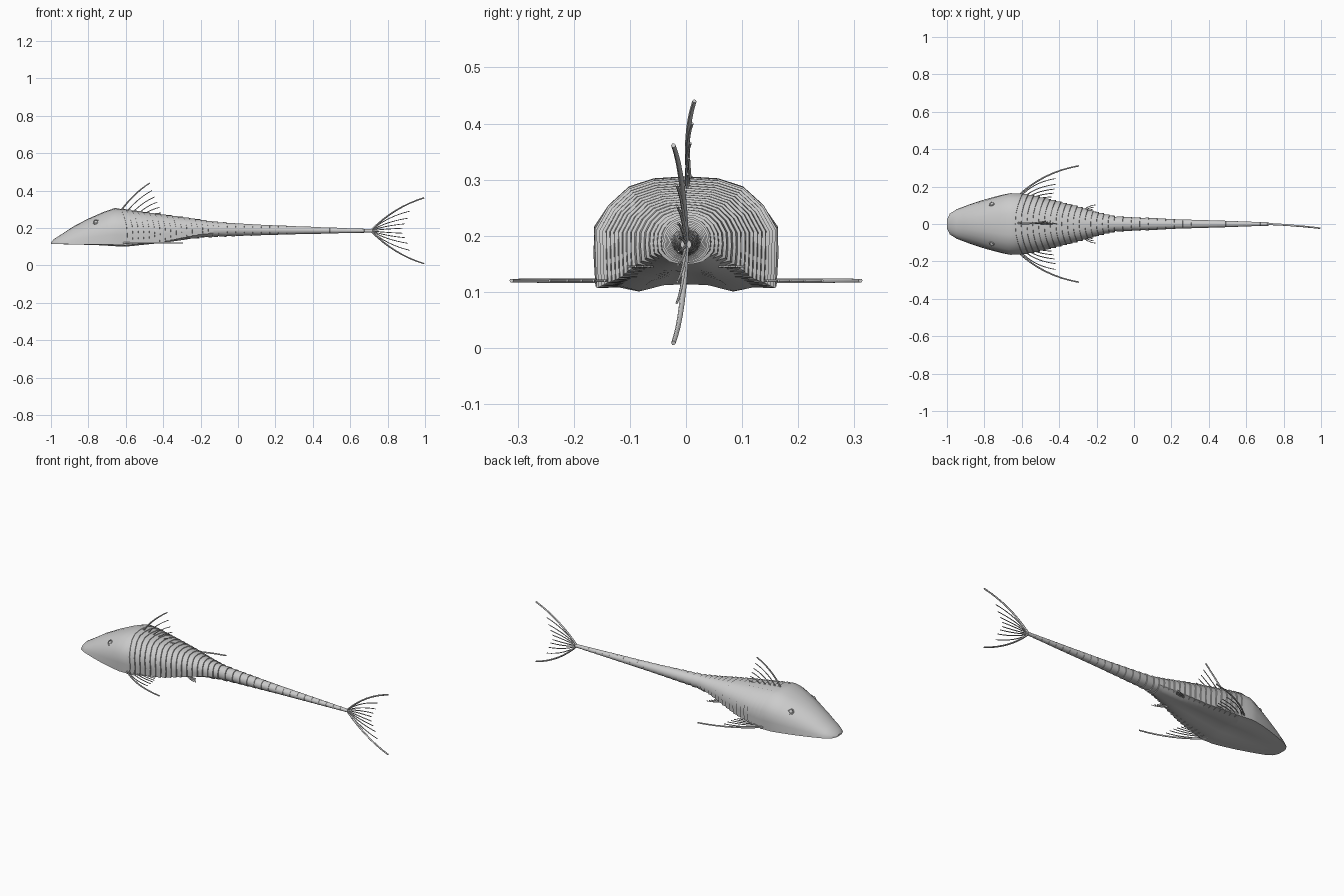
import bpy, bmesh, math
from mathutils import Vector

cube = bpy.data.objects.get("Cube")
if cube:
    bpy.data.objects.remove(cube, do_unlink=True)

grey = bpy.data.materials.new("plain grey")
grey.use_nodes = True
grey.diffuse_color = (0.6, 0.6, 0.6, 1)
grey.node_tree.nodes["Principled BSDF"].inputs["Base Color"].default_value = (0.6, 0.6, 0.6, 1)


def add_mesh(name, mesh, angle=35):
    obj = bpy.data.objects.new(name, mesh)
    bpy.context.collection.objects.link(obj)
    mesh.materials.clear()
    mesh.materials.append(grey)
    bpy.ops.object.select_all(action="DESELECT")
    obj.select_set(True)
    bpy.context.view_layer.objects.active = obj
    bpy.ops.object.shade_smooth_by_angle(angle=math.radians(angle))
    return obj


# Body outline: x, half width, bottom, top
OUTLINE = [
    (-1, .025, .113, .122), (-.985, .055, .113, .14), (-.95, .078, .113, .162),
    (-.88, .105, .112, .208), (-.8, .132, .11, .25), (-.72, .155, .108, .285),
    (-.66, .165, .104, .306), (-.6, .16, .102, .298), (-.5, .142, .112, .284),
    (-.3, .092, .132, .258), (-.2, .062, .146, .242), (-.1, .038, .156, .228),
    (.2, .026, .164, .213), (.72, .009, .176, .193)]
SECTION = [(0, 1), (.35, .985), (.62, .92), (.85, .76), (1, .56), (1, .3),
           (.98, .03), (.75, .03), (.52, -.01), (.25, .05), (0, .06)]


def outline(x):
    x = max(-1, min(.72, x))
    for a, b in zip(OUTLINE, OUTLINE[1:]):
        if x <= b[0]:
            t = (x - a[0]) / (b[0] - a[0])
            return [p + (q - p) * t for p, q in zip(a[1:], b[1:])]


def mix(a, b, k):
    k = max(0, min(1, k))
    return [p + (q - p) * k for p, q in zip(a, b)]


def section_point(x, i):
    """Half section: domed snout, boxy trunk, round tail."""
    flank = math.pi / 2 * min(i, 6) / 6
    snout = (math.sin(flank) if i <= 6 else (10 - i) / 4, math.cos(flank))
    ring = (math.sin(math.pi * i / 10), .5 + .5 * math.cos(math.pi * i / 10))
    return mix(mix(snout, SECTION[i], (x + .95) / .3), ring, (x + .4) / .35)


def body_ring(bm, x, lift):
    verts = []
    for j in range(20):
        i = j if j <= 10 else 20 - j
        side = 1 if j <= 10 else -1
        # Plate edges sweep back along the flanks
        sweep = max(0, min(1, (x + .8) / .15)) * max(0, .3 * outline(x)[0] - .006)
        px = x + sweep * math.sin(math.pi * i / 10) ** 2
        w, low, high = outline(px)
        y, t = section_point(px, i)
        belly = 0 if (i > 6 and x < -.15) else 1
        k = 1 + belly * lift / w
        mid = (low + high) / 2
        verts.append(bm.verts.new((px, side * y * w * k,
                                   mid + (low + t * (high - low) - mid) * k)))
    return verts


# Smooth head, then overlapping plates along trunk and tail
stations = [(s, 0) for s in
            (-1, -.985, -.95, -.915, -.88, -.84, -.8, -.76, -.72, -.69, -.66)]
stations.append((-.635, .003))
edge = -.635
while edge < .7:
    pitch = .031 if edge < -.13 else .046
    lift = .0055 if edge < -.1 else max(.0008, .0045 - .011 * (edge + .1))
    stations += [(edge + .001, 0), (min(edge + pitch, .72), lift)]
    edge += pitch

bm = bmesh.new()
rings = [body_ring(bm, x, lift) for x, lift in stations]
for a, b in zip(rings, rings[1:]):
    for j in range(20):
        n = (j + 1) % 20
        bm.faces.new((a[j], a[n], b[n], b[j]))
bm.faces.new(rings[0])
bm.faces.new(rings[-1])
bmesh.ops.recalc_face_normals(bm, faces=bm.faces)
mesh = bpy.data.meshes.new("body")
bm.to_mesh(mesh)
bm.free()
add_mesh("body", mesh)


def tubes(name, paths):
    """One mesh of bowed rays: start, bend, end, radius."""
    curve = bpy.data.curves.new(name, "CURVE")
    curve.dimensions = "3D"
    curve.bevel_depth = 1
    curve.bevel_resolution = 1
    curve.use_fill_caps = True
    for start, bend, end, radius in paths:
        a, b, c = Vector(start), Vector(bend), Vector(end)
        spline = curve.splines.new("POLY")
        spline.points.add(8)
        for k, p in enumerate(spline.points):
            t = k / 8
            p.co = (*(a * (1 - t) ** 2 + b * 2 * t * (1 - t) + c * t * t), 1)
            p.radius = radius * (1 - .25 * t)
    helper = bpy.data.objects.new(name + "_helper", curve)
    bpy.context.collection.objects.link(helper)
    bpy.context.view_layer.update()
    deps = bpy.context.evaluated_depsgraph_get()
    mesh = bpy.data.meshes.new_from_object(helper.evaluated_get(deps))
    bpy.data.objects.remove(helper, do_unlink=True)
    add_mesh(name, mesh, 60)


# Dorsal fin
tips = [(-.472, .44), (-.46, .4), (-.447, .365), (-.432, .338), (-.42, .31), (-.412, .28)]
rays = []
for n, (x, z) in enumerate(tips):
    base = -.625 + .032 * n
    foot = outline(base)[2] - .008
    rays.append(((base, .006, foot),
                 ((base + x) / 2 - .01, -.004, foot + (z - foot) * .62),
                 (x, .015 * (z - .28) / .16, z), .005 if n == 0 else .003))
tubes("dorsal_fin", rays)

# Tail fin, fanned above and below the tail tip
tips = [(.995, .176), (.92, .105), (.908, .067), (.892, .037), (.88, .013)]
rays = []
for side in (1, -1):
    for n, (x, h) in enumerate(tips):
        rays.append(((.71, 0, .185), ((.71 + x) / 2 - .02, -.004, .185 + side * h * .72),
                     (x, -.022 * (x - .71) / .28, .185 + side * h),
                     .0055 if n == 0 else .003))
tubes("tail_fin", rays)

# Paired fins and eyes
for side, label in ((1, "right"), (-1, "left")):
    tips = [(-.295, .311), (-.42, .243), (-.42, .212), (-.425, .187), (-.43, .165), (-.44, .145)]
    rays = []
    for n, (x, y) in enumerate(tips):
        bx, by = -.63 + .015 * n, .14 - .004 * n
        rays.append(((bx, side * by, .12),
                     ((bx + x) / 2 - .03, side * (by + (y - by) * .8), .12),
                     (x, side * y, .12), .005 if n == 0 else .003))
    tubes(label + "_pectoral_fin", rays)

    rays = []
    for n in range(4):
        x, y = -.205 - .008 * n, .102 - .012 * n
        rays.append(((-.29 + .008 * n, side * .06, .145), (-.245, side * (y - .002), .145),
                     (x, side * y, .145), .0025))
    tubes(label + "_pelvic_fin", rays)

    # Eye: bead in a raised rim, resting on the sloping cheek
    out = Vector((-.35, side * .75, .6)).normalized()
    spot = Vector((-.76, side * .108, .232))
    turn = out.to_track_quat("Z", "Y").to_euler()
    bpy.ops.mesh.primitive_torus_add(major_radius=.014, minor_radius=.003, major_segments=20,
                                     minor_segments=6, location=spot, rotation=turn)
    rim = bpy.context.object
    rim.name = label + "_eye_rim"
    bpy.ops.mesh.primitive_uv_sphere_add(segments=16, ring_count=8, radius=.011,
                                         location=spot - out * .004, rotation=turn)
    ball = bpy.context.object
    ball.name = label + "_eye"
    for part in (rim, ball):
        part.data.materials.append(grey)
        bpy.ops.object.select_all(action="DESELECT")
        part.select_set(True)
        bpy.context.view_layer.objects.active = part
        bpy.ops.object.shade_smooth_by_angle(angle=math.radians(60))
